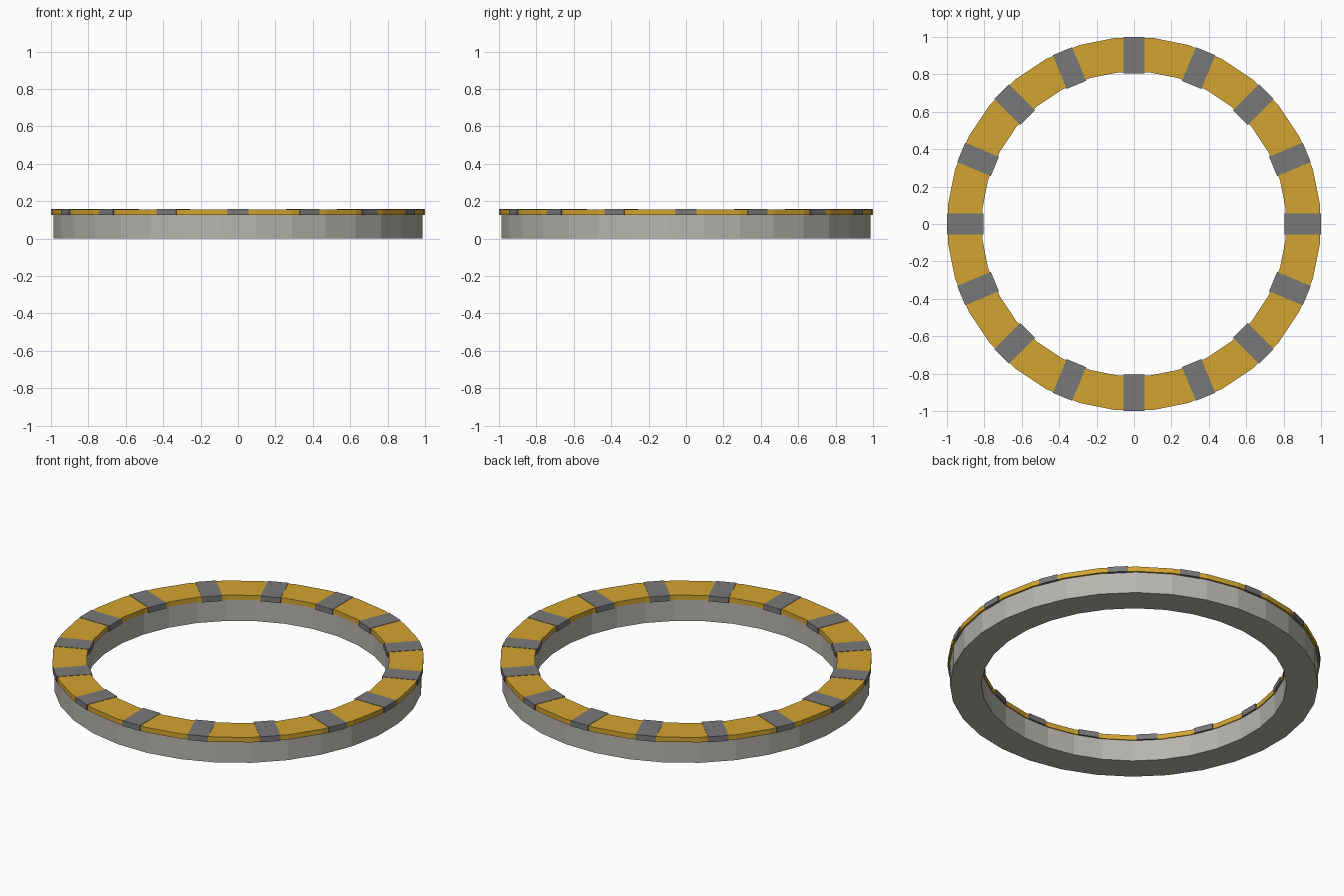
import bpy, bmesh
from math import sin, cos, pi
from mathutils import Matrix

if "Cube" in bpy.data.objects:
    bpy.data.objects.remove(bpy.data.objects["Cube"])

SIDES = 32


def material(name, rgb):
    m = bpy.data.materials.new(name)
    m.diffuse_color = (*rgb, 1)
    m.use_nodes = True
    m.node_tree.nodes["Principled BSDF"].inputs["Base Color"].default_value = m.diffuse_color
    return m


def finish(name, bm, mat):
    bmesh.ops.recalc_face_normals(bm, faces=bm.faces)
    me = bpy.data.meshes.new(name)
    bm.to_mesh(me)
    bm.free()
    me.materials.append(mat)
    ob = bpy.data.objects.new(name, me)
    bpy.context.collection.objects.link(ob)
    return ob


def flat_ring(name, r_in, r_out, z0, z1, mat):
    """Faceted ring with a rectangular section, flats facing the axes."""
    bm = bmesh.new()
    section = [(r_in, z0), (r_out, z0), (r_out, z1), (r_in, z1)]
    loops = []
    for i in range(SIDES):
        a = (i + 0.5) * 2 * pi / SIDES
        loops.append([bm.verts.new((r * cos(a), r * sin(a), z)) for r, z in section])
    for i in range(SIDES):
        p, q = loops[i], loops[(i + 1) % SIDES]
        for j in range(4):
            k = (j + 1) % 4
            bm.faces.new((p[j], p[k], q[k], q[j]))
    return finish(name, bm, mat)


stone = material("pale_stone", (0.47, 0.46, 0.42))
gold = material("gold", (0.65, 0.37, 0.03))
dark = material("dark_grey", (0.19, 0.19, 0.19))

# Base ring and the slightly overhanging gold trim
flat_ring("base_ring", 0.82, 0.99, 0, 0.126, stone)
flat_ring("gold_trim", 0.815, 1.0, 0.126, 0.155, gold)

# Sixteen dark blocks set across the trim
bm = bmesh.new()
r0, r1, z0, z1 = 0.805, 1.0, 0.125, 0.157
for i in range(16):
    m = (Matrix.Rotation(i * 2 * pi / 16, 4, 'Z')
         @ Matrix.Translation(((r0 + r1) / 2, 0, (z0 + z1) / 2))
         @ Matrix.Diagonal((r1 - r0, 0.112, z1 - z0, 1)))
    bmesh.ops.create_cube(bm, size=1, matrix=m)
finish("trim_blocks", bm, dark)
